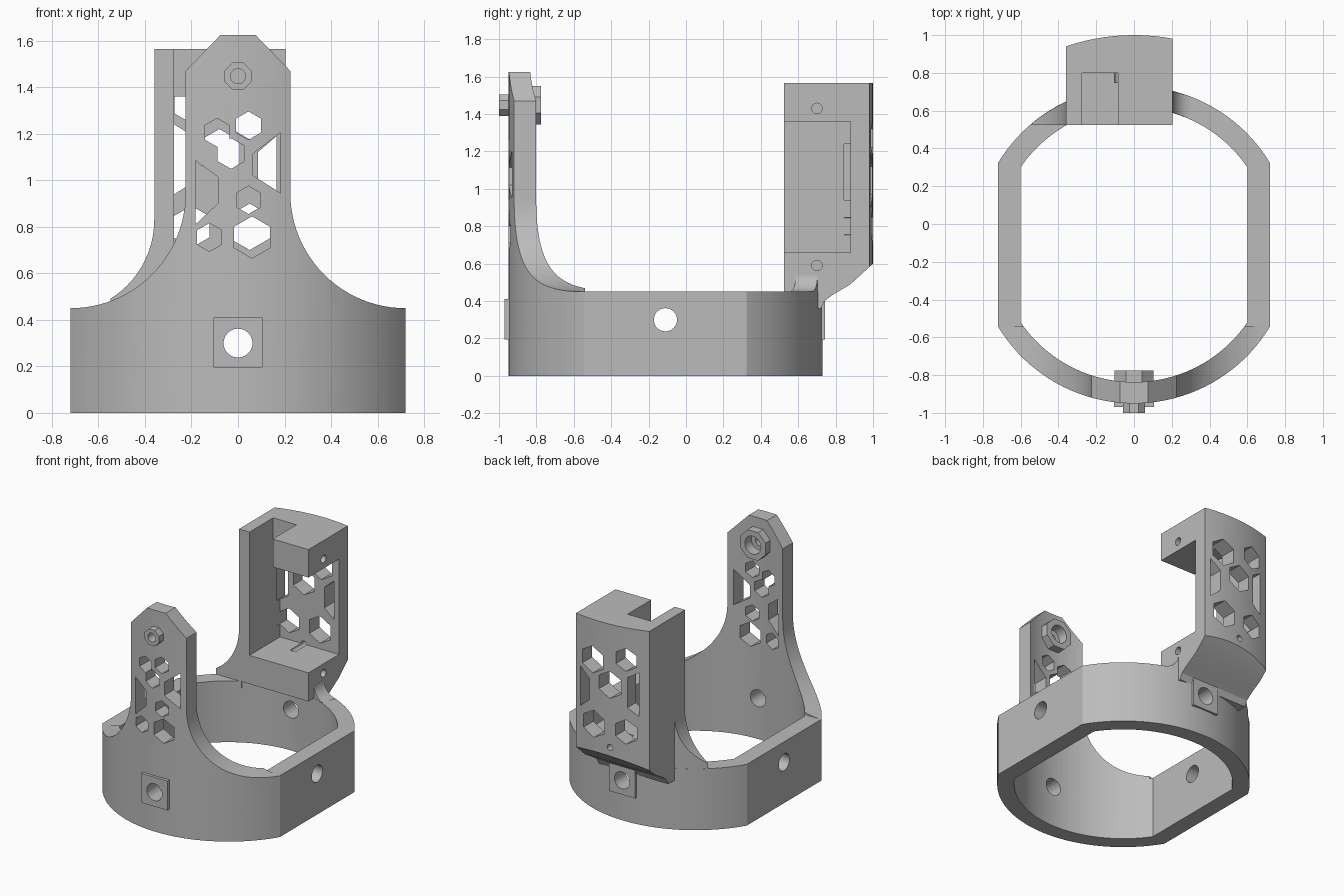
import bpy, bmesh, math

if "Cube" in bpy.data.objects:
    bpy.data.objects.remove(bpy.data.objects["Cube"], do_unlink=True)

CY = -0.11              # centre of the ring in y
R_OUT, R_IN = 0.84, 0.727
TOP = 0.45              # height of the ring wall

mat = bpy.data.materials.new("plain_grey")
mat.use_nodes = True
grey = (0.5, 0.5, 0.5, 1)
mat.diffuse_color = grey
mat.node_tree.nodes["Principled BSDF"].inputs["Base Color"].default_value = grey


def prism(name, pts, axis, lo, hi):
    """Extrude a 2D outline along an axis from lo to hi."""
    place = {"x": lambda a, b, h: (h, a, b),
             "y": lambda a, b, h: (a, h, b),
             "z": lambda a, b, h: (a, b, h)}[axis]
    bm = bmesh.new()
    low = [bm.verts.new(place(a, b, lo)) for a, b in pts]
    high = [bm.verts.new(place(a, b, hi)) for a, b in pts]
    bm.faces.new(low)
    bm.faces.new(high)
    n = len(pts)
    for i in range(n):
        j = (i + 1) % n
        bm.faces.new((low[i], low[j], high[j], high[i]))
    bmesh.ops.recalc_face_normals(bm, faces=bm.faces)
    me = bpy.data.meshes.new(name)
    bm.to_mesh(me)
    bm.free()
    me.materials.append(mat)
    ob = bpy.data.objects.new(name, me)
    bpy.context.collection.objects.link(ob)
    return ob


def combine(target, other, op="DIFFERENCE"):
    mod = target.modifiers.new("bool", "BOOLEAN")
    mod.operation, mod.object, mod.solver = op, other, "EXACT"
    bpy.context.view_layer.objects.active = target
    bpy.ops.object.modifier_apply(modifier=mod.name)
    bpy.data.objects.remove(other, do_unlink=True)


def cut(target, *args):
    combine(target, prism("cutter", *args))


def join(target, name, *args):
    combine(target, prism(name, *args), "UNION")


def arc(cx, cy, r, a0, a1, n):
    return [(cx + r * math.cos(math.radians(a0 + (a1 - a0) * i / n)),
             cy + r * math.sin(math.radians(a0 + (a1 - a0) * i / n)))
            for i in range(n + 1)]


def ngon(cx, cy, r, n, start=0):
    return arc(cx, cy, r, start, start + 360, n)[:-1]


def rect(x0, x1, y0, y1):
    return [(x0, y0), (x1, y0), (x1, y1), (x0, y1)]


def flat_ring(r, half):
    """Circle outline with both sides cut flat at x = +-half."""
    a = math.degrees(math.acos(half / r))
    return arc(0, CY, r, a, 180 - a, 40) + arc(0, CY, r, 180 + a, 360 - a, 40)


# Ring wall and front tower, carved out of one tall shell
body = prism("strap_ring_with_towers", flat_ring(R_OUT, 0.72), "z", 0, 1.625)
cut(body, flat_ring(R_IN, 0.6), "z", -0.1, 1.8)
cut(body, rect(-1, 1, -0.54, 1), "z", TOP, 1.8)
side = [(0.9, TOP)] + arc(0.72, 0.945, 0.495, 270, 180, 24) + [
    (0.225, 1.47), (0.075, 1.625), (0.075, 1.8), (0.9, 1.8)]
for s in (-1, 1):
    cut(body, [(s * x, z) for x, z in side], "y", -1.2, -0.53)

# Back holder: curved back, sloped underside, open cavity and slot
a0 = math.degrees(math.acos(0.205 / 1.11))
a1 = math.degrees(math.acos(-0.36 / 1.11))
holder = prism("back_holder",
               [(-0.36, 0.525), (0.205, 0.525)] + arc(0, CY, 1.11, a0, a1, 20),
               "z", 0.3, 1.565)
cut(holder, [(0.4, 0.1), (0.4, TOP), (0.65, TOP), (0.65, 0.36), (0.72, 0.36),
             (0.74, 0.4), (0.78, 0.43), (0.88, 0.49), (1.0, 0.6), (1.2, 0.78),
             (1.2, 0.1)], "x", -0.6, 0.6)
cut(holder, rect(-0.275, 0.4, 0.4, 0.88), "z", 0.66, 1.36)
cut(holder, rect(-0.275, -0.085, 0.4, 0.8), "z", 1.3, 1.7)

# Hexagonal lattice in the holder's back wall
for x, z, r in ((0.06, 1.27, 0.1), (-0.2, 1.33, 0.085), (-0.08, 1.12, 0.1),
                (0.05, 0.8, 0.1), (-0.2, 0.8, 0.09)):
    cut(holder, ngon(x, z, r, 6, 30), "y", 0.845, 1.2)
cut(holder, [(-0.29, 0.93), (-0.29, 1.25), (-0.21, 1.2), (-0.21, 0.98)],
    "y", 0.845, 1.2)
cut(holder, [(0.165, 0.9), (0.165, 1.19), (0.085, 1.12), (0.085, 0.97)],
    "y", 0.845, 1.2)

# Screw holes of the holder
for z in (0.59, 1.43):
    cut(holder, ngon(0.7, z, 0.028, 24), "x", 0.05, 0.4)
cut(holder, ngon(-0.08, 0.66, 0.022, 24), "y", 0.75, 1.2)

# Fillets where the holder meets the ring
left_web = prism("holder_fillet",
                 [(-0.34, 0.525)] + arc(0, CY, R_OUT - 0.001, 114, 130.8, 12),
                 "z", 0.4, 0.83)
cut(left_web, ngon(-0.76, 0.83, 0.4, 72), "y", 0.3, 1)
right_web = prism("holder_small_fillet",
                  arc(0, CY, R_OUT - 0.001, 67, 78, 8) +
                  arc(0, CY, R_IN + 0.001, 78, 67, 8), "z", 0.4, 0.54)
cut(right_web, ngon(0.305, 0.55, 0.1, 48), "y", 0.3, 1)
for part in (holder, left_web, right_web):
    combine(body, part, "UNION")

# Square pads on front and back, with a round hole on every side
join(body, "front_pad", rect(-0.105, 0.105, 0.195, 0.41), "y", -0.97, -0.9)
join(body, "back_pad", rect(-0.105, 0.105, 0.195, 0.41), "y", 0.67, 0.742)
cut(body, ngon(0, 0.3, 0.062, 40), "y", -1.2, 1.2)
cut(body, ngon(CY, 0.3, 0.062, 40), "x", -1, 1)

# Octagonal hub at the tower top
HUB = 1.447
join(body, "hub_front", ngon(0, HUB, 0.063, 8, 22.5), "y", -1.0, -0.9)
join(body, "hub_back", ngon(0, HUB, 0.112, 8, 22.5), "y", -0.9, -0.775)
cut(body, ngon(0, HUB, 0.065, 40), "y", -0.85, -0.7)
cut(body, ngon(0, HUB, 0.032, 32), "y", -1.2, -0.7)

# Hexagonal lattice in the tower
for x, z, r in ((-0.09, 1.205, 0.061), (0.045, 1.235, 0.061),
                (-0.03, 1.115, 0.066), (0.045, 0.915, 0.06),
                (-0.123, 0.755, 0.061), (0.06, 0.755, 0.09)):
    cut(body, ngon(x, z, r, 6, 30), "y", -1.2, -0.6)
cut(body, [(0.183, 0.945), (0.183, 1.205), (0.065, 1.115), (0.065, 1.02)],
    "y", -1.2, -0.6)
cut(body, [(-0.183, 0.81), (-0.183, 1.085), (-0.087, 1.015), (-0.087, 0.9)],
    "y", -1.2, -0.6)

# Smooth the curved walls, keep the edges crisp
bpy.ops.object.select_all(action="DESELECT")
body.select_set(True)
bpy.context.view_layer.objects.active = body
bpy.ops.object.shade_smooth_by_angle(angle=math.radians(25))
